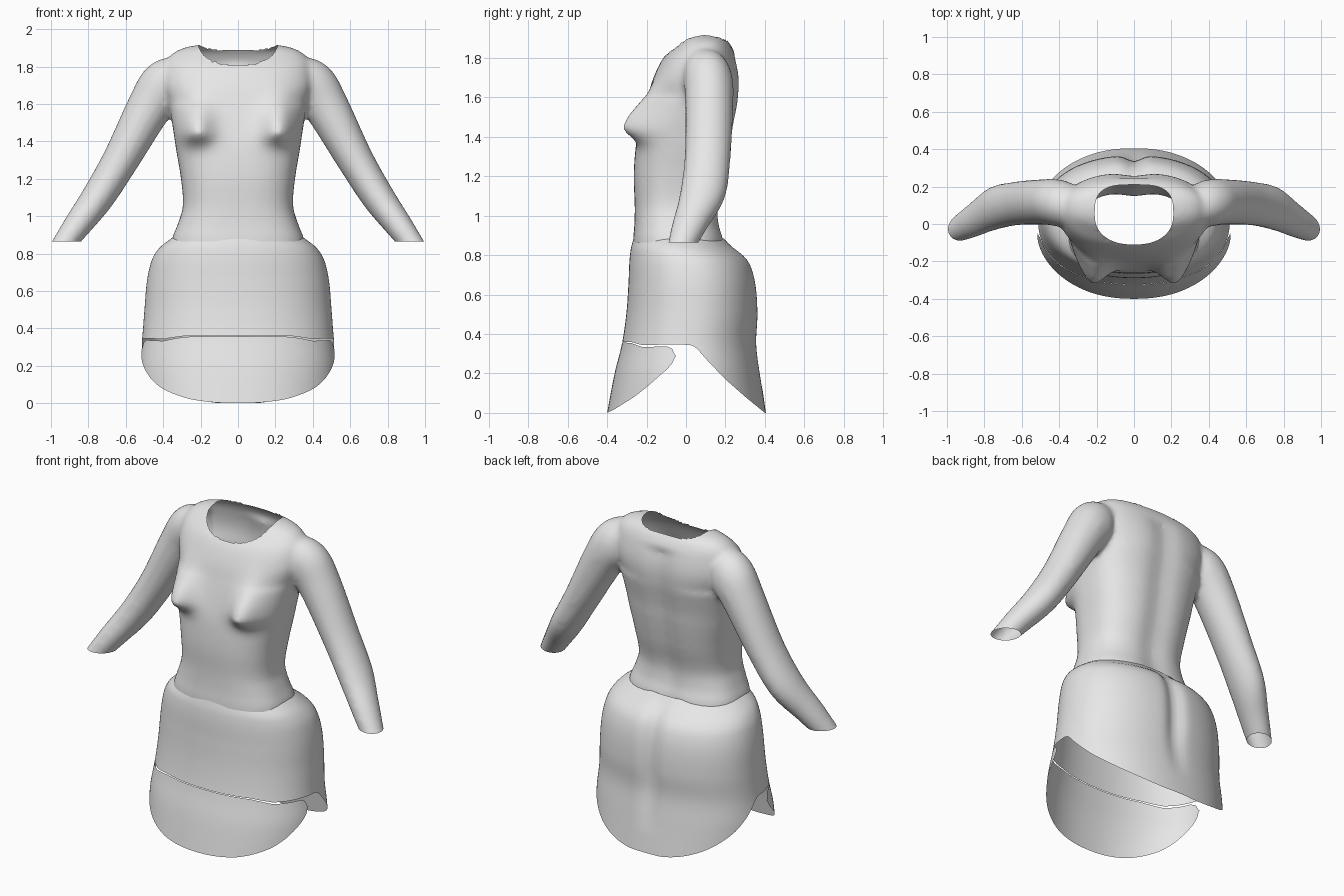
import bpy, bmesh, math
from mathutils import Vector

if "Cube" in bpy.data.objects:
    bpy.data.objects.remove(bpy.data.objects["Cube"])

grey = bpy.data.materials.new("plain grey cloth")
grey.diffuse_color = (0.8, 0.8, 0.8, 1)
grey.use_nodes = True
grey.node_tree.nodes["Principled BSDF"].inputs["Base Color"].default_value = grey.diffuse_color


def spline(table, t):
    """Smooth lookup in rows (key, values...) sorted by rising key."""
    t = min(max(t, table[0][0]), table[-1][0])
    i = 0
    while i < len(table) - 2 and t > table[i + 1][0]:
        i += 1
    a, b = table[i], table[i + 1]
    p, q = table[max(i - 1, 0)], table[min(i + 2, len(table) - 1)]
    h = b[0] - a[0]
    u = (t - a[0]) / h
    out = []
    for k in range(1, len(a)):
        m0 = (b[k] - p[k]) / (b[0] - p[0]) * h
        m1 = (q[k] - a[k]) / (q[0] - a[0]) * h
        out.append((2*u**3 - 3*u**2 + 1) * a[k] + (u**3 - 2*u**2 + u) * m0
                   + (3*u**2 - 2*u**3) * b[k] + (u**3 - u**2) * m1)
    return out


def linear(table, t):
    if t <= table[0][0]:
        return table[0][1]
    for (a, va), (b, vb) in zip(table, table[1:]):
        if t <= b:
            return va + (vb - va) * (t - a) / (b - a)
    return table[-1][1]


def power(v, n):
    return math.copysign(abs(v) ** (2 / n), v)


def oval(ang, hw, front, back, n):
    return (hw * power(math.cos(ang), n),
            (front + back) / 2 + (back - front) / 2 * power(math.sin(ang), n))


def loft(bm, rows, closed=True, caps=False):
    vs = [[bm.verts.new(p) for p in row] for row in rows]
    n = len(vs[0])
    for a, b in zip(vs, vs[1:]):
        for j in range(n if closed else n - 1):
            k = (j + 1) % n
            bm.faces.new((a[j], a[k], b[k], b[j]))
    if caps:
        bm.faces.new(vs[0][::-1])
        bm.faces.new(vs[-1])


def finish(bm, name):
    bmesh.ops.recalc_face_normals(bm, faces=bm.faces)
    for f in bm.faces:
        f.smooth = True
        f.material_index = 0
    me = bpy.data.meshes.new(name)
    bm.to_mesh(me)
    bm.free()
    me.materials.clear()
    me.materials.append(grey)
    ob = bpy.data.objects.new(name, me)
    bpy.context.collection.objects.link(ob)
    return ob


# Bodice: height, half width, front y, back y
BODICE = [(0.78, .36, -.268, .20), (0.88, .352, -.268, .195), (0.95, .325, -.262, .175),
          (1.05, .295, -.26, .17), (1.2, .305, -.265, .205), (1.35, .33, -.255, .232),
          (1.45, .345, -.235, .245), (1.6, .37, -.195, .272), (1.7, .40, -.165, .275),
          (1.8, .39, -.115, .255), (1.86, .36, -.055, .23), (1.9, .29, -.01, .195),
          (1.918, .2, .04, .14)]
SEG = 72
rows = []
for i in range(77):
    z = 0.78 + 1.138 * i / 76
    hw, fr, bk = spline(BODICE, z)
    row = []
    for j in range(SEG):
        x, y = oval(math.tau * j / SEG, hw, fr, bk, 2.6 if z < 1.6 else 2.35)
        if y < (fr + bk) / 2:      # bust
            s = .15 if z > 1.45 else .065
            y -= .118 * math.exp(-((abs(x) - .225) / .09) ** 2 - ((z - 1.45) / s) ** 2)
        else:                      # spine groove
            y -= .02 * math.exp(-(x / .08) ** 2) * (z < 1.8)
        row.append((x, y, z))
    rows.append(row)
bm = bmesh.new()
loft(bm, rows, caps=True)

# Sleeves: x, y, z, depth radius, thickness radius
SLEEVE = [(.30, .09, 1.755, .11, .11), (.39, .11, 1.70, .125, .135),
          (.475, .118, 1.58, .122, .12), (.625, .11, 1.305, .117, .098),
          (.75, .083, 1.10, .116, .088), (.86, .02, .95, .092, .074),
          (.95, -.03, .825, .07, .06), (.985, -.048, .776, .068, .058)]
keyed = [(i,) + s for i, s in enumerate(SLEEVE)]
for side in (1, -1):
    rows = []
    for i in range(43):
        t = i / 6
        x, y, z, ry, rn = spline(keyed, t)
        d = Vector(spline(keyed, t + .1)[:3]) - Vector(spline(keyed, t - .1)[:3])
        nx, nz = -d.z, d.x
        ln = math.hypot(nx, nz)
        rows.append([(side * (x + math.cos(a) * rn * nx / ln), y + math.sin(a) * ry,
                      z + math.cos(a) * rn * nz / ln)
                     for a in (math.tau * k / 32 for k in range(32))])
    loft(bm, rows, caps=True)

# Blend bodice and sleeves into one skin
tmp = finish(bm, "bodice_block")
rm = tmp.modifiers.new("blend", 'REMESH')
rm.mode = 'VOXEL'
rm.voxel_size = 0.015
sm = tmp.modifiers.new("soften", 'SMOOTH')
sm.factor = 0.5
sm.iterations = 8
bpy.context.view_layer.update()
skin = bpy.data.meshes.new_from_object(tmp.evaluated_get(bpy.context.evaluated_depsgraph_get()))
bpy.data.objects.remove(tmp)
bm = bmesh.new()
bm.from_mesh(skin)


def trim(co, no):
    bmesh.ops.bisect_plane(bm, geom=bm.verts[:] + bm.edges[:] + bm.faces[:],
                           plane_co=co, plane_no=no, clear_outer=True)


# Open the waist and the cuffs
trim((0, 0, .865), (0, 0, -1))
for side in (1, -1):
    trim((side * .952, -.03, .825), (side * .57, -.25, -.78))


# Open the neckline and round off its rim
def neck(co):
    n = 2.3 if co.y < .05 else 3.2
    return (abs(co.x / .21) ** n + abs((co.y - .05) / .16) ** n) ** (1 / n)


bmesh.ops.delete(bm, context='FACES', geom=[
    f for f in bm.faces if f.calc_center_median().z > 1.7 and neck(f.calc_center_median()) < 1])
for v in bm.verts:
    if v.is_boundary and v.co.z > 1.7:
        r = neck(v.co)
        v.co.x /= r
        v.co.y = .05 + (v.co.y - .05) / r
finish(bm, "bodice_with_sleeves")

# Skirt: height, half width, front y, back y
SKIRT = [(0, .53, -.40, .405), (.2, .53, -.362, .377), (.35, .512, -.325, .36),
         (.5, .50, -.303, .367), (.65, .487, -.292, .357), (.75, .466, -.288, .33),
         (.80, .443, -.284, .293), (.84, .41, -.278, .24), (.885, .35, -.266, .192)]


def skirt_point(ang, z):
    hw, fr, bk = spline(SKIRT, z)
    x, y = oval(ang, hw, fr, bk, 2.2)
    if y > 0:                      # back centre crease
        y -= .032 * math.exp(-(x / .05) ** 2) * min(1, max(0, (z - .12) / .35)) \
            * min(1, max(0, (.88 - z) / .1))
    return Vector((x, y, z))


def edge_height(ang, curve):
    z = .3
    for _ in range(25):
        z = (z + linear(curve, skirt_point(ang, z).y)) / 2
    return z


def panel(name, angles, top, bottom, count, closed):
    cols = [(a, edge_height(a, top), edge_height(a, bottom)) for a in angles]
    rows = [[skirt_point(a, hi + (lo - hi) * i / count) for a, hi, lo in cols]
            for i in range(count + 1)]
    b = bmesh.new()
    loft(b, rows, closed)
    finish(b, name)


# Skirt with long back tail
HEM = [(-.33, .36), (-.28, .36), (-.22, .343), (-.1, .347), (.03, .345), (.06, .322),
       (.1, .275), (.2, .17), (.3, .082), (.4, 0)]
panel("skirt", [math.tau * j / 128 for j in range(128)], [(-1, .885), (1, .885)], HEM, 40, True)

# Front flap hanging below the skirt hem
FLAP_TOP = [(-.33, .357), (-.28, .355), (-.22, .333), (-.1, .338), (-.07, .325), (-.055, .29)]
FLAP_LOW = [(-.4, 0), (-.36, .02), (-.26, .083), (-.2, .13), (-.1, .218), (-.07, .25), (-.055, .285)]
panel("front_flap",
      [1.5 * math.pi - (math.pi / 2 - .15) * math.cos(math.pi * j / 80) for j in range(81)],
      FLAP_TOP, FLAP_LOW, 14, False)
